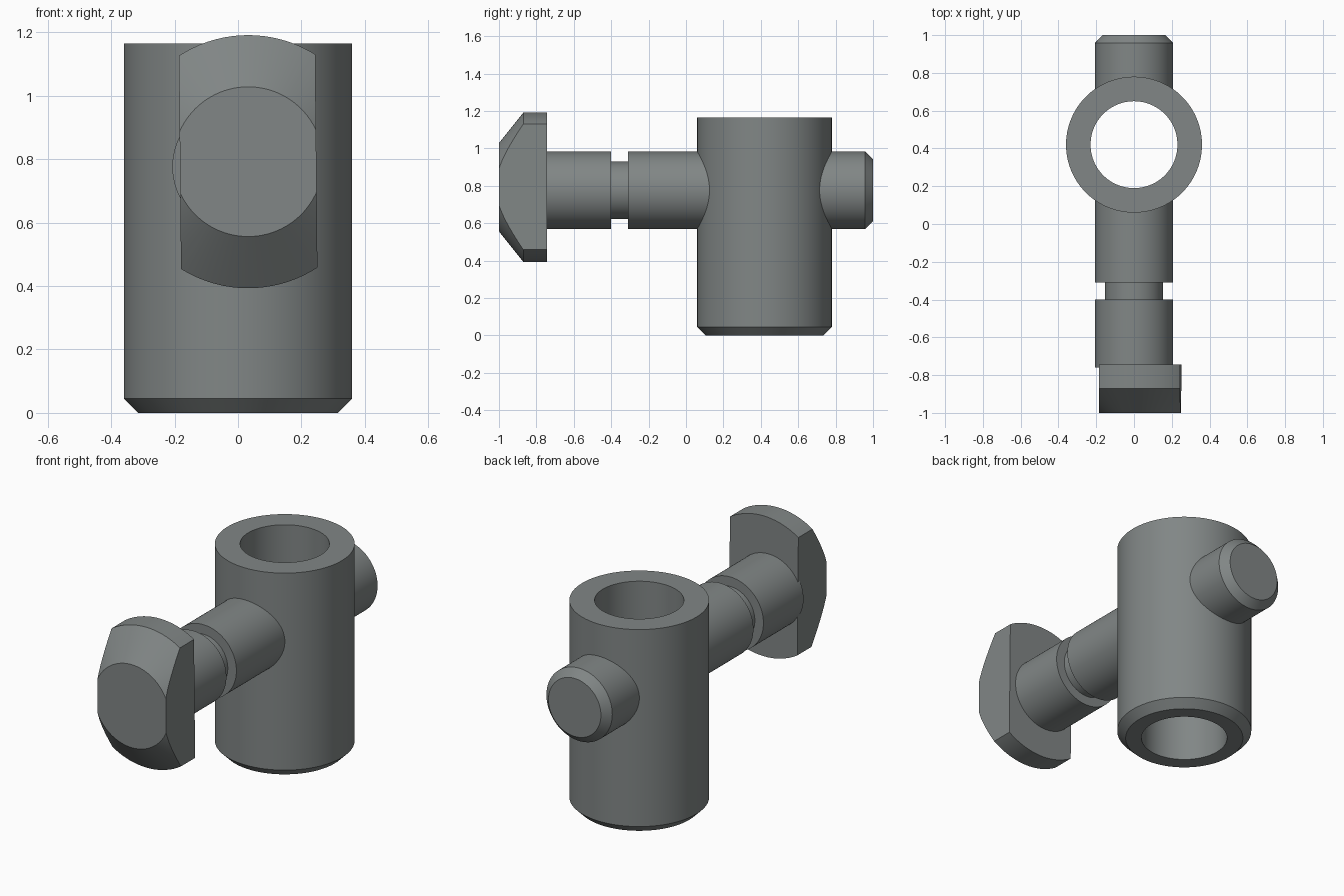
import bpy, bmesh, math
from mathutils import Vector, Matrix

cube = bpy.data.objects.get("Cube")
if cube:
    bpy.data.objects.remove(cube, do_unlink=True)

steel = bpy.data.materials.new("grey_steel")
steel.use_nodes = True
colour = (0.22, 0.24, 0.238, 1)
steel.diffuse_color = colour
steel.node_tree.nodes["Principled BSDF"].inputs["Base Color"].default_value = colour

ALONG_Y = Matrix.Rotation(-math.pi / 2, 4, 'X')  # turns a lathe axis from z to y


def lathe(name, profile, matrix, closed=False, cuts=()):
    """Spin (radius, height) points about z, place the result, slice it by planes."""
    bm = bmesh.new()
    verts = [bm.verts.new((r, 0, h)) for r, h in profile]
    pairs = list(zip(verts, verts[1:]))
    if closed:
        pairs.append((verts[-1], verts[0]))
    edges = [bm.edges.new(p) for p in pairs]
    bmesh.ops.spin(bm, geom=verts + edges, cent=(0, 0, 0), axis=(0, 0, 1),
                   angle=math.tau, steps=96, use_merge=True)
    bmesh.ops.remove_doubles(bm, verts=bm.verts, dist=1e-5)
    rims = [e for e in bm.edges if e.is_boundary]
    if rims:
        bmesh.ops.holes_fill(bm, edges=rims, sides=0)
    bm.transform(matrix)
    for point, normal in cuts:
        cut = bmesh.ops.bisect_plane(bm, geom=bm.verts[:] + bm.edges[:] + bm.faces[:],
                                     plane_co=point, plane_no=normal, clear_outer=True)
        bmesh.ops.holes_fill(bm, edges=[e for e in bm.edges if e.is_boundary], sides=0)
    bmesh.ops.recalc_face_normals(bm, faces=bm.faces)
    mesh = bpy.data.meshes.new(name)
    bm.to_mesh(mesh)
    bm.free()
    mesh.materials.append(steel)
    obj = bpy.data.objects.new(name, mesh)
    bpy.context.collection.objects.link(obj)
    bpy.ops.object.select_all(action='DESELECT')
    obj.select_set(True)
    bpy.context.view_layer.objects.active = obj
    bpy.ops.object.shade_smooth_by_angle(angle=math.radians(25))
    return obj


# Upright barrel with an open bore and a chamfered foot
lathe("barrel", [(0.23, 0), (0.315, 0), (0.36, 0.045), (0.36, 1.165), (0.23, 1.165)],
      Matrix.Translation((0, 0.42, 0)), closed=True)

# Grooved shaft in front, ending inside the barrel wall so the bore stays clear
pin = Matrix.Translation((0, 0, 0.776)) @ ALONG_Y
R, GROOVE = 0.207, 0.153
lathe("grooved_shaft", [(R, -0.76), (R, -0.4), (GROOVE, -0.4), (GROOVE, -0.31),
                        (R, -0.31), (R, 0.16)], pin)

# Chamfered stub behind the barrel
lathe("rear_stub", [(R, 0.68), (R, 0.958), (0.165, 1)], pin)

# Offset coned head with two flats, turned very slightly about its axis
centre = Vector((0.032, 0, 0.792))
side = Vector((1, 0, 0.01)).normalized()
lathe("flatted_head", [(0.236, -1), (0.399, -0.87), (0.399, -0.743)],
      Matrix.Translation(centre) @ ALONG_Y,
      cuts=[(centre + side * s * 0.215, side * s) for s in (1, -1)])
